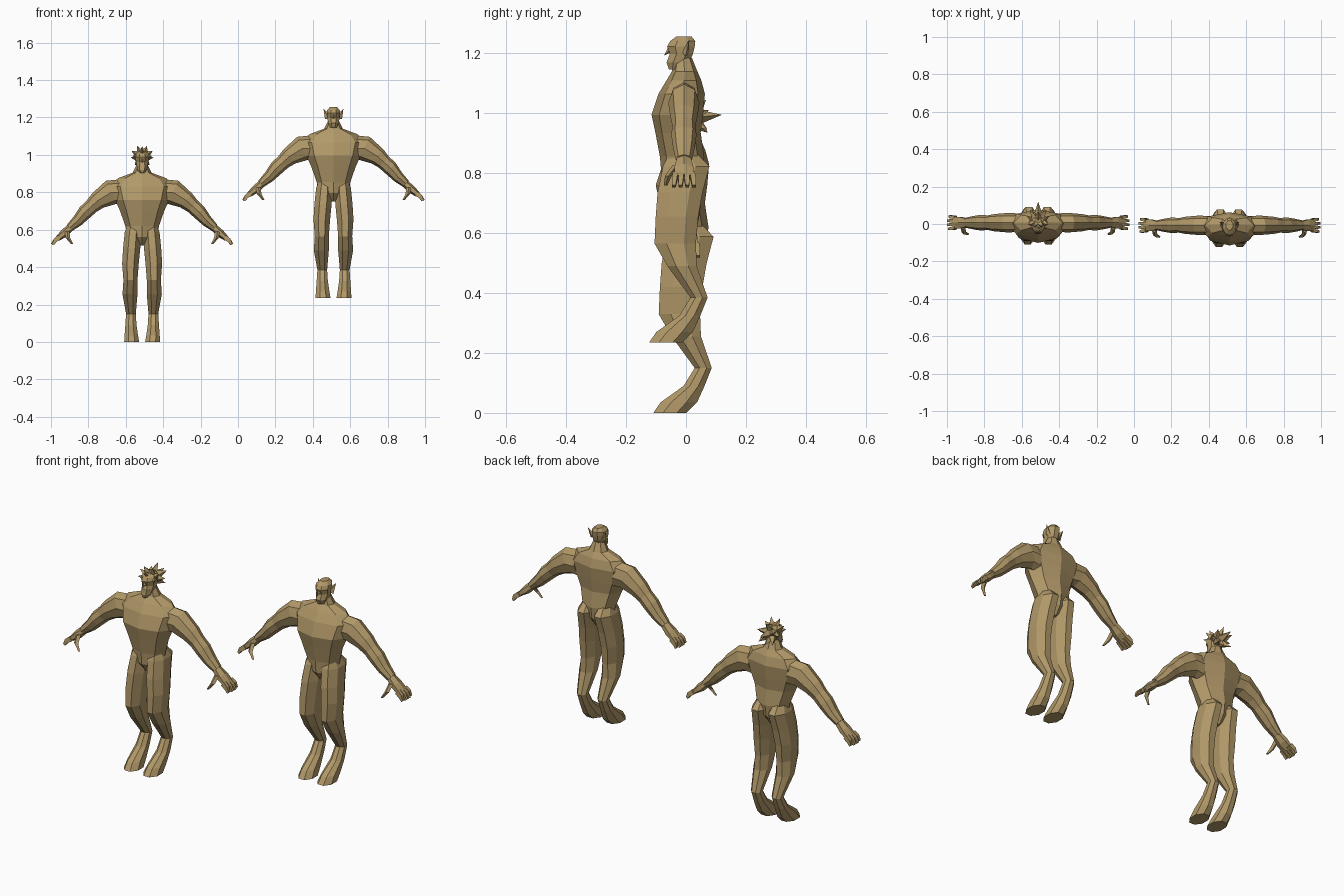
import bpy, bmesh, math
from mathutils import Vector

if "Cube" in bpy.data.objects:
    bpy.data.objects.remove(bpy.data.objects["Cube"])

tan = bpy.data.materials.new("tan_skin")
tan.diffuse_color = (0.44, 0.315, 0.14, 1)
tan.use_nodes = True
tan.node_tree.nodes["Principled BSDF"].inputs["Base Color"].default_value = tan.diffuse_color


def tube(bm, sections, n=8, flat=False, mirror=False):
    """Loft rings (x, y, z, half_width, half_depth, tilt in degrees)."""
    for side in ((1, -1) if mirror else (1,)):
        rings = []
        for x, y, z, a, d, tilt in sections:
            t = math.radians(tilt)
            k = 1 / math.cos(math.pi / n) if flat else 1
            ring = []
            for i in range(n):
                w = 2 * math.pi * (i + (0.5 if flat else 0)) / n
                c, s = a * k * math.cos(w), d * k * math.sin(w)
                ring.append(bm.verts.new((side * (x + c * math.cos(t)), y + s,
                                          z + c * math.sin(t))))
            rings.append(ring)
        for r0, r1 in zip(rings, rings[1:]):
            for i in range(n):
                j = (i + 1) % n
                bm.faces.new((r0[i], r0[j], r1[j], r1[i]))
        bm.faces.new(rings[0][::-1])
        bm.faces.new(rings[-1])


def spike(bm, base, tip, radius, n=4, flatten=1.0):
    """Pyramid from base centre to tip."""
    base, tip = Vector(base), Vector(tip)
    axis = (tip - base).normalized()
    u = axis.cross(Vector((0, 1, 0.01))).normalized()
    v = axis.cross(u)
    ring = [bm.verts.new(base + radius * (u * math.cos(2 * math.pi * i / n)
                         + v * flatten * math.sin(2 * math.pi * i / n))) for i in range(n)]
    top = bm.verts.new(tip)
    for i in range(n):
        bm.faces.new((ring[i], ring[(i + 1) % n], top))
    bm.faces.new(ring[::-1])


def rows(table):
    """Level rings given as (z, x_in, x_out, y_front, y_back)."""
    return [((a + b) / 2, (f + k) / 2, z, (b - a) / 2, (k - f) / 2, 0)
            for z, a, b, f, k in table]


def finish(bm, name, place):
    bmesh.ops.recalc_face_normals(bm, faces=bm.faces)
    mesh = bpy.data.meshes.new(name)
    bm.to_mesh(mesh)
    bm.free()
    mesh.materials.append(tan)
    ob = bpy.data.objects.new(name, mesh)
    ob.location = place
    bpy.context.collection.objects.link(ob)


TORSO = [(.515, -.012, .012, -.045, .03), (.56, -.08, .08, -.075, .06),
         (.62, -.09, .09, -.08, .068), (.70, -.118, .118, -.095, .056),
         (.76, -.145, .145, -.108, .064), (.83, -.165, .165, -.085, .07),
         (.875, -.13, .13, -.058, .058), (.905, -.05, .05, -.04, .045),
         (.95, -.028, .028, -.03, .027)]
LEG = [(.63, .02, .075, -.05, .045), (.588, .005, .093, -.07, .085),
       (.50, .01, .102, -.088, .062), (.42, .018, .107, -.094, .048),
       (.33, .025, .10, -.098, .04), (.255, .025, .105, -.055, .043),
       (.15, .034, .086, .022, .079), (.09, .03, .09, -.015, .055),
       (.035, .022, .094, -.092, .03), (0, .016, .096, -.116, -.005)]
ARM = [(.11, 0, .80, .07, .05, 80), (.165, 0, .80, .068, .052, 65),
       (.235, 0, .757, .049, .046, 50), (.27, 0, .726, .04, .039, 48),
       (.307, 0, .692, .039, .042, 48), (.345, 0, .648, .031, .036, 50),
       (.388, 0, .61, .022, .027, 52)]
HAND = [(.38, 0, .615, .02, .025, 52), (.418, 0, .58, .022, .036, 50),
        (.452, 0, .552, .014, .037, 50)]
THUMB = [(.402, -.025, .59, .013, .014, 0), (.397, -.052, .556, .012, .011, 0),
         (.375, -.061, .524, .006, .006, 0)]
HEAD = [(.912, -.018, .018, -.05, -.01), (.935, -.028, .028, -.058, .018),
        (.963, -.033, .033, -.047, .03), (.988, -.036, .036, -.056, .036),
        (1.006, -.033, .033, -.046, .038), (1.022, -.018, .018, -.024, .025)]


def figure(tag, place):
    # Torso with neck
    bm = bmesh.new()
    tube(bm, rows(TORSO))
    finish(bm, tag + "_torso", place)

    # Bent legs with feet
    bm = bmesh.new()
    tube(bm, rows(LEG), flat=True, mirror=True)
    finish(bm, tag + "_legs", place)

    # Arms
    bm = bmesh.new()
    tube(bm, ARM, mirror=True)
    finish(bm, tag + "_arms", place)

    # Hands: palm, four fingers, thumb
    bm = bmesh.new()
    tube(bm, HAND, 6, mirror=True)
    tube(bm, THUMB, 4, mirror=True)
    for i in range(4):
        y = -.028 + i * .0187
        reach = (.477, .483, .483, .475)[i]
        tube(bm, [(.442, y, .56, .013, .0085, 50),
                  (.465, y * 1.12, .543, .011, .0085, 52),
                  (reach, y * 1.2, .522, .006, .006, 40)], 4, flat=True, mirror=True)
    finish(bm, tag + "_hands", place)

    # Head with nose
    bm = bmesh.new()
    tube(bm, rows(HEAD), flat=True)
    spike(bm, (0, -.038, .985), (0, -.066, .958), .014)
    finish(bm, tag + "_head", place)


left, right = (-.5125, .007, 0), (.5105, -.007, .235)
figure("left_figure", left)
figure("right_figure", right)

# Pointed ears of the right figure
bm = bmesh.new()
for s in (1, -1):
    spike(bm, (s * .028, .005, .965), (s * .053, .018, 1.01), .02, 4, .6)
finish(bm, "pointed_ears", right)

# Spiky hair of the left figure
bm = bmesh.new()
for s in (1, -1):
    for tip in ((.056, -.01, 1.022), (.06, .035, .985), (.026, -.02, 1.048),
                (.045, .07, 1.01), (.04, .065, .945), (.05, -.035, .995)):
        mid = Vector((0, .005, .985)).lerp(Vector(tip), .3)
        spike(bm, (s * mid.x, mid.y, mid.z), (s * tip[0], tip[1], tip[2]), .025)
for tip in ((0, .113, .995), (0, .066, .935), (0, .06, 1.045), (0, -.055, 1.03)):
    spike(bm, Vector((0, .005, .985)).lerp(Vector(tip), .25), tip, .026)
finish(bm, "spiky_hair", left)

# Short beard of the left figure
bm = bmesh.new()
tube(bm, rows([(.945, -.03, .03, -.06, 0), (.92, -.026, .026, -.064, -.01),
               (.902, -.01, .01, -.058, -.03)]), 6)
finish(bm, "beard", left)
